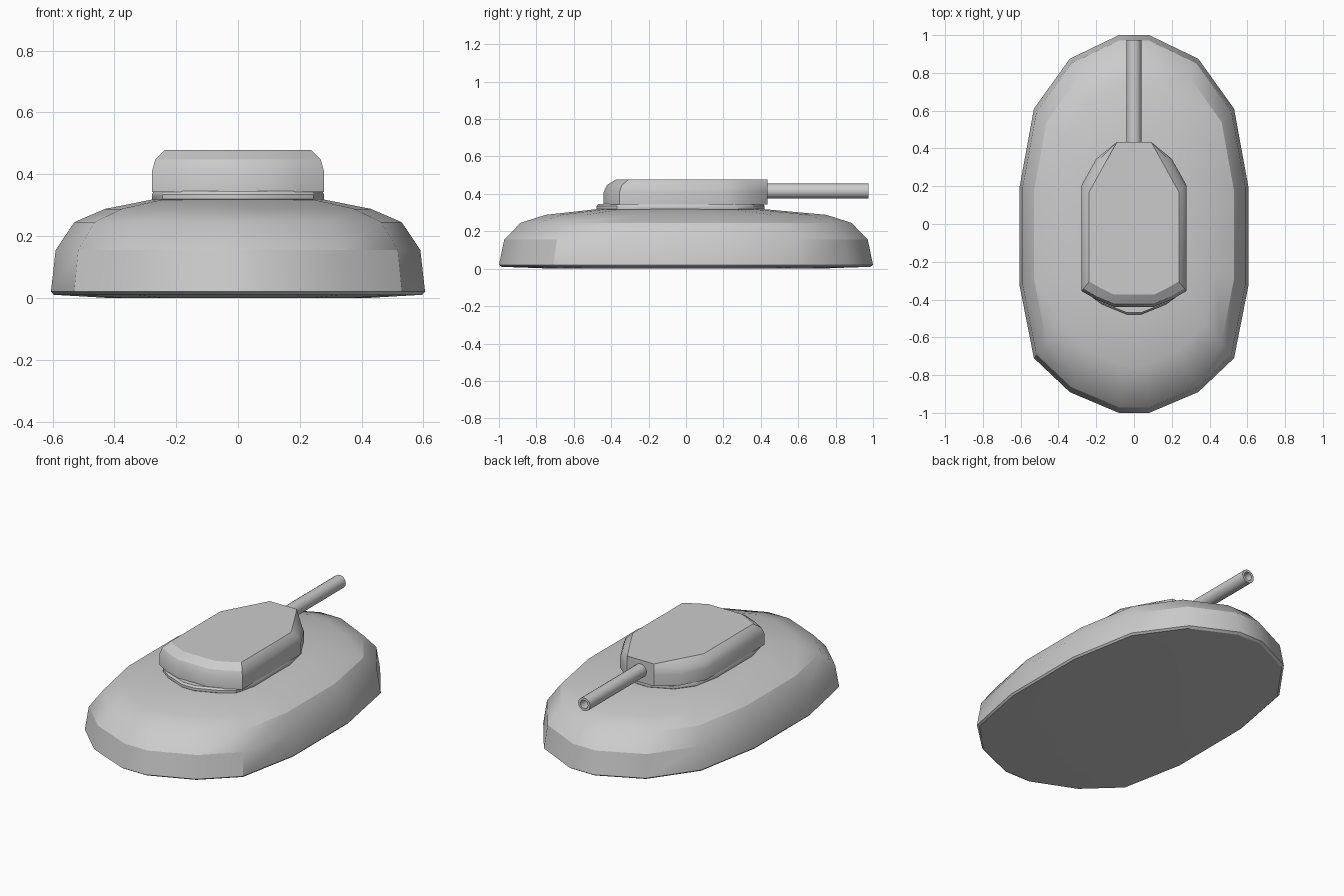
import bpy, math

if "Cube" in bpy.data.objects:
    bpy.data.objects.remove(bpy.data.objects["Cube"])


def make_mesh(name, verts, faces, angle=30):
    me = bpy.data.meshes.new(name)
    me.from_pydata(verts, [], faces)
    me.validate()
    ob = bpy.data.objects.new(name, me)
    bpy.context.collection.objects.link(ob)
    me.shade_smooth()
    me.set_sharp_from_angle(angle=math.radians(angle))
    return ob


def outline(half):
    # right half runs front to back; mirror it into a closed counter-clockwise loop
    right = half[::-1]
    return right + [(-x, y) for x, y in half]


def loft(name, rings, cap=True, angle=30):
    n = len(rings[0])
    verts = [v for r in rings for v in r]
    faces = [(k * n + i, k * n + (i + 1) % n, (k + 1) * n + (i + 1) % n, (k + 1) * n + i)
             for k in range(len(rings) - 1) for i in range(n)]
    if cap:
        faces += [tuple(range(n))[::-1], tuple(range((len(rings) - 1) * n, len(rings) * n))]
    return make_mesh(name, verts, faces, angle)


# Hull: stacked scaled outlines forming a low dome
hull = outline([(0.08, 1.0), (0.34, 0.875), (0.53, 0.61), (0.605, 0.2),
                (0.605, -0.33), (0.53, -0.71), (0.34, -0.89), (0.08, -1.0)])
levels = [(0.7, 0.7, 0, 0), (0.985, 0.985, 0, 0.01), (1, 1, 0, 0.02),
          (0.975, 0.972, 0, 0.155), (0.875, 0.885, 0, 0.245),
          (0.71, 0.75, 0, 0.288), (0.46, 0.45, -0.03, 0.318)]
loft("hull", [[(x * sx, y * sy + dy, z) for x, y in hull] for sx, sy, dy, z in levels])

# Turret ring
ring = outline([(0.04, 0.42), (0.17, 0.36), (0.245, 0.26), (0.278, 0.1),
                (0.278, -0.24), (0.245, -0.37), (0.17, -0.425), (0.04, -0.478)])
loft("turret_ring", [[(x * s, y * s, z) for x, y in ring]
                     for s, z in [(0.97, 0.305), (1, 0.32), (1, 0.335), (0.98, 0.346)]])

# Turret: blend from the base outline to the smaller roof outline
base = outline([(0.09, 0.435), (0.2, 0.345), (0.278, 0.205),
                (0.278, -0.355), (0.2, -0.4), (0.1, -0.44)])
roof = outline([(0.09, 0.435), (0.16, 0.31), (0.237, 0.17),
                (0.237, -0.305), (0.175, -0.34), (0.11, -0.373)])
blend = [(0, 0.343), (0, 0.41), (0.25, 0.447), (1, 0.478)]
loft("turret", [[(a[0] + (b[0] - a[0]) * t, a[1] + (b[1] - a[1]) * t, z)
                 for a, b in zip(base, roof)] for t, z in blend])

# Gun barrel: lathed tube with a hollow muzzle
profile = [(0.04, 0.42), (0.04, 0.975), (0.025, 0.975), (0.025, 0.85)]
sides = 16
loft("gun_barrel", [[(r * math.cos(math.tau * i / sides), y,
                      0.415 - r * math.sin(math.tau * i / sides))
                     for i in range(sides)] for r, y in profile])
